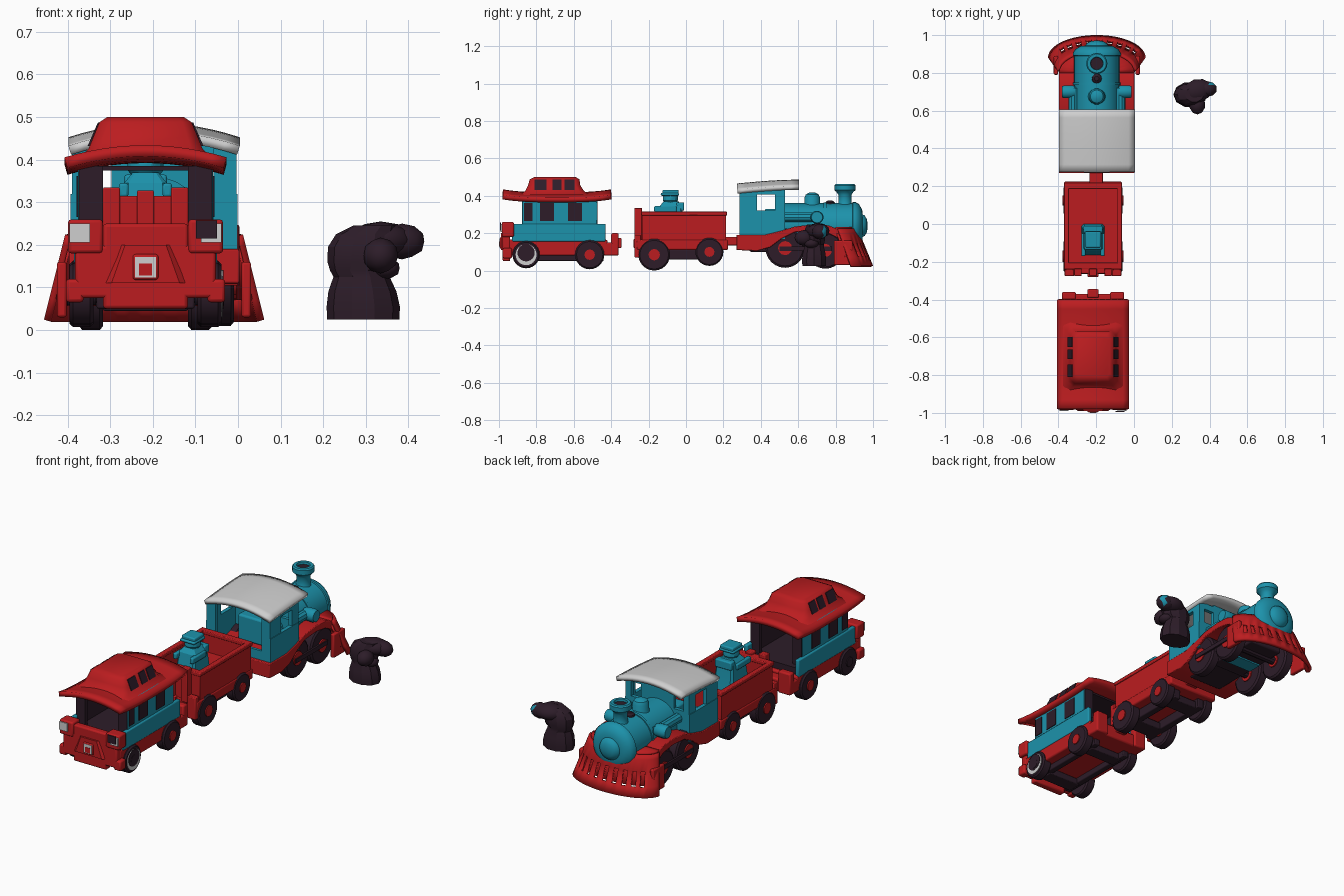
import bpy, bmesh, math
from mathutils import Vector, Matrix

if "Cube" in bpy.data.objects:
    bpy.data.objects.remove(bpy.data.objects["Cube"])

CX = -0.217  # centre line of the two rear cars


def material(name, rgb):
    m = bpy.data.materials.new(name)
    m.diffuse_color = (*rgb, 1)
    m.use_nodes = True
    m.node_tree.nodes["Principled BSDF"].inputs["Base Color"].default_value = m.diffuse_color
    return m


RED = material("red", (0.5, 0.012, 0.014))
TEAL = material("teal", (0.012, 0.29, 0.41))
DARK = material("dark plum", (0.026, 0.012, 0.022))
GREY = material("light grey", (0.62, 0.62, 0.62))


def finish(name, bm, mat, bevel=0, angle=35, solid=0):
    bmesh.ops.recalc_face_normals(bm, faces=bm.faces)
    me = bpy.data.meshes.new(name)
    bm.to_mesh(me)
    bm.free()
    me.materials.append(mat)
    me.shade_smooth()
    me.set_sharp_from_angle(angle=math.radians(angle))
    ob = bpy.data.objects.new(name, me)
    bpy.context.collection.objects.link(ob)
    if solid:
        m = ob.modifiers.new("thickness", 'SOLIDIFY')
        m.thickness, m.offset = solid, 0
    if bevel:
        m = ob.modifiers.new("bevel", 'BEVEL')
        m.width, m.segments = bevel, 2
    return ob


def boxes(name, items, mat, bevel=0):
    """Boxes given as x0,x1,y0,y1,z0,z1 with x measured from the car centre."""
    bm = bmesh.new()
    for x0, x1, y0, y1, z0, z1 in items:
        mtx = Matrix.Translation((CX + (x0 + x1) / 2, (y0 + y1) / 2, (z0 + z1) / 2))
        bmesh.ops.create_cube(bm, size=1, matrix=mtx @ Matrix.Diagonal((x1 - x0, y1 - y0, z1 - z0, 1)))
    return finish(name, bm, mat, bevel)


def both(x0, x1, *rest):
    return [(x0, x1, *rest), (-x1, -x0, *rest)]


def loft(name, rings, mat, closed=True, cap=True, solid=0, bevel=0, angle=35, skip=None):
    bm = bmesh.new()
    vs = [[bm.verts.new(p) for p in r] for r in rings]
    n = len(rings[0])
    for i in range(len(vs) - 1):
        for j in range(n if closed else n - 1):
            if skip and skip(i, j):
                continue
            k = (j + 1) % n
            bm.faces.new((vs[i][j], vs[i][k], vs[i + 1][k], vs[i + 1][j]))
    if cap and closed:
        bm.faces.new(vs[0])
        bm.faces.new(vs[-1])
    return finish(name, bm, mat, bevel, angle, solid)


def lathe(name, centre, prof, mat, axis='Z', n=24, angle=35):
    """Revolve (radius, offset) pairs about an axis through centre."""
    rot = {'X': Matrix.Rotation(math.pi / 2, 3, 'Y'), 'Y': Matrix.Rotation(-math.pi / 2, 3, 'X'),
           'Z': Matrix.Identity(3)}[axis]
    c = Vector(centre)
    rings = [[c + rot @ Vector((r * math.cos(t), r * math.sin(t), h))
              for t in (2 * math.pi * k / n for k in range(n))] for r, h in prof]
    return loft(name, rings, mat, angle=angle)


def wheels(name, y, z, r, x=0.15, hub=RED):
    for s, side in ((-1, "left"), (1, "right")):
        c = (CX + s * x, y, z)
        lathe(f"{name}_wheel_{side}", c, [(r * .9, -.028), (r, -.02), (r, .02), (r * .9, .028)], DARK, 'X')
        lathe(f"{name}_hub_{side}", c, [(r * .36, -.034), (r * .36, .034)], hub, 'X', 12)
    lathe(f"{name}_axle", (CX, y, z), [(.022, -x), (.022, x)], DARK, 'X', 10)


def sheet(name, ys, half, ztop, drop, mat, solid, n=12):
    """Roof sheet arched across x; ztop(y) gives the crown, drop the fall at the sides."""
    rings = [[(CX + half * u, y, ztop(y) - drop * u * u) for u in (2 * k / n - 1 for k in range(n + 1))]
             for y in ys]
    return loft(name, rings, mat, closed=False, solid=solid)


def rect(hx, y0, y1, z):
    c = min(hx, (y1 - y0) / 2) * .2
    return [(CX + a, b, z) for a, b in ((-hx + c, y0), (hx - c, y0), (hx, y0 + c), (hx, y1 - c),
                                        (hx - c, y1), (-hx + c, y1), (-hx, y1 - c), (-hx, y0 + c))]


# ---- Caboose: base, end platforms and couplers
boxes("caboose_base", [(-.165, .165, -.95, -.42, .08, .165)], RED, .008)
boxes("caboose_front_panel", [(-.165, .165, -.98, -.94, .075, .2), (-.1, .1, -.98, -.94, .05, .25)]
      + both(.1, .182, -.985, -.92, .18, .26) + both(.145, .187, -.98, -.93, .065, .12), RED, .008)
boxes("caboose_back_platform", [(-.165, .165, -.47, -.37, .08, .15)]
      + both(.09, .165, -.40, -.36, .08, .2), RED, .008)
loft("caboose_bumper", [[(CX + a, y, z) for a, z in ((-w, .11), (w, .11), (w * .6, .2), (-w * .6, .2))]
                        for w, y in ((.1, -.975), (.08, -.99))], RED)
boxes("caboose_coupler", [(-.03, .03, -.996, -.97, .118, .178), (-.03, .03, -.39, -.345, .12, .175)], RED, .006)
boxes("coupler_face", [(-.025, .025, -.998, -.995, .124, .172)], GREY)
boxes("coupler_pin", [(-.015, .015, -1.0, -.997, .128, .156)], RED)
boxes("front_lamps", both(.13, .178, -.991, -.984, .205, .25), GREY)
boxes("lamp_shade", [(.118, .168, -.995, -.99, .215, .257)], DARK)

# ---- Caboose: cabin with open ends
boxes("cabin_lower_band", both(.145, .168, -.93, -.43, .155, .25), TEAL, .006)
boxes("cabin_floor", [(-.15, .15, -.92, -.44, .15, .2)], DARK)
boxes("cabin_upper_walls", both(.14, .158, -.877, -.475, .24, .40), TEAL, .004)
boxes("cabin_lining", both(.13, .141, -.87, -.48, .2, .39), DARK)
boxes("cabin_end_walls", [b for y in (-.878, -.492) for b in both(.1, .156, y, y + .02, .2, .385)], DARK)
boxes("cabin_ceiling", [(-.15, .15, -.87, -.48, .375, .385)], DARK)
boxes("cabin_windows", [b for y0, y1 in ((-.866, -.82), (-.78, -.705), (-.63, -.555))
                        for b in both(.156, .162, y0, y1, .265, .362)], DARK)

# ---- Caboose: swept roof with lookout on top
sheet("caboose_roof", [-.98 + .58 * i / 12 for i in range(13)], .187,
      lambda y: .405 + .016 * abs((y + .69) / .29) ** 3, .028, RED, .026)
loft("lookout", [rect(.158, -.89, -.51, .403), rect(.134, -.86, -.545, .425), rect(.122, -.845, -.565, .455),
                 rect(.108, -.835, -.57, .488), rect(.09, -.81, -.59, .5)], RED, angle=50)
for s, side in ((-1, "left"), (1, "right")):
    for k, (y0, y1) in enumerate(((-.81, -.745), (-.715, -.665), (-.65, -.597))):
        loft(f"lookout_window_{side}_{k + 1}", [[(CX + s * (x + d), y, z) for y in (y0, y1) for x, z in
              (((.133, .432), (.109, .487)) if y == y0 else ((.109, .487), (.133, .432)))]
              for d in (-.005, .003)], DARK)

# ---- Caboose: running gear
wheels("caboose_front", -.855, .085, .073, hub=DARK)
lathe("front_wheel_ring", (CX + .15, -.855, .085), [(.056, .02), (.056, .031)], GREY, 'X')
lathe("front_wheel_cap", (CX + .15, -.855, .095), [(.046, .02), (.046, .033)], DARK, 'X')
wheels("caboose_back", -.515, .085, .078)
boxes("caboose_frame", both(.08, .115, -.92, -.44, .05, .085) + [(-.1, .1, -.9, -.82, .045, .08),
      (-.1, .1, -.55, -.48, .045, .08)], DARK, .005)

# ---- Open wagon
boxes("wagon_base", [(-.152, .152, -.265, .225, .11, .165)], RED, .008)
boxes("wagon_sides", both(.13, .148, -.235, .215, .15, .31)
      + [(-.14, .14, -.235, -.212, .15, .31), (-.14, .14, .192, .215, .15, .31)], RED, .004)
boxes("wagon_floor", [(-.14, .14, -.22, .2, .16, .2)], RED)
boxes("wagon_rim", both(.127, .154, -.24, .22, .295, .315)
      + [(-.15, .15, -.24, -.205, .295, .315), (-.15, .15, .185, .22, .295, .315)], RED, .004)
boxes("wagon_end_rack", [(-.1, .1, -.262, -.235, .15, .315)] + both(.06, .1, -.275, -.235, .15, .335)
      + [(-.02, .02, -.275, -.235, .15, .328)] + both(.1, .15, -.275, -.24, .07, .19), RED, .004)
boxes("wagon_couplers", [(-.03, .03, -.28, -.25, .12, .17), (-.018, .052, .2, .31, .135, .18)], RED, .005)
wheels("wagon_front", -.17, .085, .085, .128)
wheels("wagon_back", .125, .1, .075, .128)
boxes("wagon_frame", both(.06, .1, -.24, .19, .06, .112) + [(-.09, .09, -.22, -.12, .06, .1),
      (-.09, .09, .08, .17, .06, .1)], DARK, .005)

# ---- Seated driver in the wagon
loft("driver_body", [rect(.06, -.165, 0, .2), rect(.055, -.15, -.015, .29), rect(.05, -.14, -.02, .345),
                     rect(.03, -.12, -.04, .37)], TEAL, angle=25)
boxes("driver_arms", both(.04, .062, -.17, -.05, .312, .345) + [(-.05, .05, -.05, -.01, .32, .365)], TEAL, .006)
lathe("driver_head", (CX, -.083, 0), [(.03, .36), (.042, .375), (.042, .395), (.038, .405)], TEAL, n=10)
boxes("driver_cap", [(-.045, .045, -.135, -.037, .4, .415), (-.04, .04, -.125, -.04, .41, .432)], TEAL, .006)

# ---- Locomotive: running board arched over the wheels
CX = -0.197
top = [(.27, .19), (.42, .19), (.50, .21), (.58, .235), (.68, .247), (.76, .242), (.83, .215)]
low = [(.84, .16), (.76, .2), (.68, .212), (.58, .205), (.51, .17), (.45, .125), (.38, .105), (.27, .11)]
loft("running_board", [[(CX + s * .2, y, z) for y, z in top + low] for s in (-1, 1)], RED, bevel=.004)

# ---- Locomotive: slotted cowcatcher flaring forward, with a backing sheet
rows = []
for t in (0, .12, .4, .75, 1):
    rows.append([(CX - (.2 + .05 * t) * math.cos(a), .81 + .07 * t + (.10 + .012 * t) * math.sin(a), .222 - .2 * t)
                 for a in (math.pi * k / 26 for k in range(27))])
loft("cowcatcher", rows, RED, closed=False, solid=.018, angle=50,
     skip=lambda i, j: i == 2 and j % 2 == 1 and 4 < j < 22)
loft("cowcatcher_backing", [[(CX + (x - CX) * .96, y - .014, z) for x, y, z in r] for r in rows[1:4]],
     RED, closed=False, solid=.006)
deck = [[(CX - .2 * math.cos(a) * f, .80 + .11 * math.sin(a) * f, .222) for a in (math.pi * k / 16 for k in range(17))]
        for f in (1, .3)]
loft("cowcatcher_deck", deck, RED, closed=False, solid=.02)
boxes("cowcatcher_side_plates", both(.205, .228, .79, .89, .03, .16), RED, .006)

# ---- Locomotive: boiler, chimney, dome and bell
lathe("boiler", (CX, 0, .24), [(.12, .5), (.12, .89), (.127, .892), (.127, .905), (.115, .925), (.085, .942),
      (.06, .944), (.055, .955), (.035, .967), (.01, .971)], TEAL, 'Y', 28)
lathe("boiler_band", (CX, 0, .24), [(.125, .735), (.125, .75)], TEAL, 'Y', 28)
lathe("chimney", (CX, .85, 0), [(.05, .33), (.036, .36), (.035, .405), (.045, .42), (.056, .43), (.056, .455),
      (.05, .462), (.034, .462), (.03, .435)], TEAL)
lathe("chimney_hole", (CX, .85, 0), [(.033, .43), (.033, .45)], DARK)
lathe("steam_dome", (CX, .675, 0), [(.05, .34), (.042, .36), (.042, .39), (.034, .407), (.015, .417)], TEAL)
lathe("bell", (CX, .77, 0), [(.028, .35), (.025, .365), (.012, .375)], DARK, n=12)
boxes("boiler_saddle", [(-.11, .11, .5, .88, .16, .24)], TEAL, .01)
for s, side in ((-1, "left"), (1, "right")):
    lathe(f"steam_cylinder_{side}", (CX + s * .15, .70, .285), [(.03, -.035), (.035, -.02), (.035, .02), (.03, .035)],
          TEAL, 'X', 14)
    lathe(f"side_pipe_{side}", (CX + s * .125, 0, .285), [(.026, .53), (.026, .72)], TEAL, 'Y', 10)

# ---- Locomotive: cab with side and front windows, open at the back
boxes("cab_side_walls", both(.174, .196, .285, .53, .17, .32) + both(.172, .193, .285, .38, .32, .435)
      + both(.172, .193, .475, .53, .32, .435) + both(.172, .193, .38, .475, .408, .435), TEAL)
boxes("cab_front_wall", [(-.18, .18, .51, .53, .18, .33), (-.10, .10, .51, .53, .33, .455)]
      + both(.1, .18, .51, .53, .41, .445) + both(.16, .18, .51, .53, .33, .42), TEAL)
boxes("cab_back_posts", both(.14, .185, .285, .305, .18, .43), TEAL)
boxes("cab_back_rail", [(-.18, .18, .285, .30, .18, .24)], TEAL)
boxes("cab_firebox", [(-.1, .1, .42, .51, .19, .33)], TEAL, .01)
sheet("cab_roof", [.275 + .33 * i / 8 for i in range(9)], .198,
      lambda y: .455 + .02 * math.sin((y - .275) / .33 * math.pi / 2), .033, GREY, .022)

# ---- Locomotive: running gear
wheels("loco_driving", .53, .12, .105, .16)
wheels("loco_leading", .745, .108, .098, .16)
boxes("loco_chassis", [(-.1, .1, .34, .84, .1, .165)], DARK, .008)
boxes("ash_pan", [(-.09, .09, .6, .68, .092, .12)], TEAL)
boxes("connecting_rods", both(.19, .2, .5, .78, .105, .128), DARK)


# ---- Dark figure stump beside the track
def blob(name, c, size, rot=0):
    bm = bmesh.new()
    m = Matrix.Translation(c) @ Matrix.Rotation(rot, 4, 'Z') @ Matrix.Diagonal((*size, 1))
    bmesh.ops.create_icosphere(bm, subdivisions=2, radius=1, matrix=m)
    return finish(name, bm, DARK, angle=30)


stump = [(.085, .066, .025, .294), (.086, .068, .055, .294), (.08, .064, .09, .292), (.066, .055, .125, .29),
         (.068, .055, .14, .284), (.08, .06, .16, .29), (.083, .06, .195, .294), (.07, .05, .225, .3),
         (.05, .04, .245, .32)]
loft("stump_body", [[(x + a * math.cos(t), .685 + b * math.sin(t), z) for t in
                     (2 * math.pi * k / 10 for k in range(10))] for a, b, z, x in stump], DARK, angle=25)
blob("stump_top", (.335, .705, .212), (.08, .062, .043), .3)
arm = blob("stump_arm_side", (.385, .715, .208), (.055, .042, .042))
arm.data.materials.append(TEAL)
for p in arm.data.polygons:  # small painted patch on the arm tip
    if p.normal.x > .3 and p.normal.y > .55:
        p.material_index = 1
blob("stump_arm_front", (.335, .63, .175), (.042, .05, .042))
blob("stump_knob", (.345, .67, .145), (.036, .04, .026))
